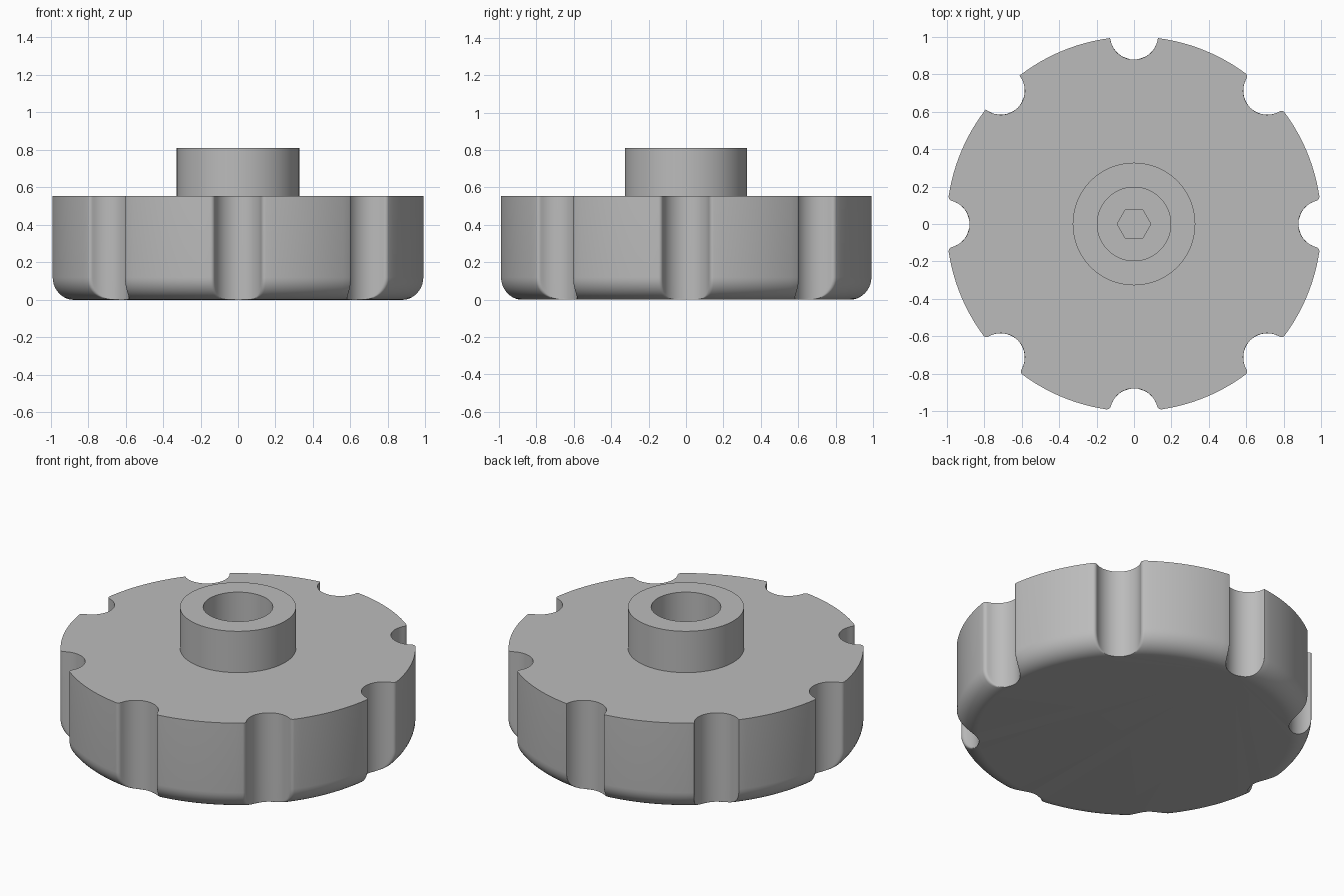
import bpy, bmesh, math
from mathutils import Vector

if "Cube" in bpy.data.objects:
    bpy.data.objects.remove(bpy.data.objects["Cube"])

grey = bpy.data.materials.new("mid_grey")
grey.diffuse_color = (0.5, 0.5, 0.5, 1)
grey.use_nodes = True
grey.node_tree.nodes["Principled BSDF"].inputs["Base Color"].default_value = grey.diffuse_color

NOTCH_C, NOTCH_R = 1.005, 0.128      # grip notch centre distance and radius
TOP, HUB_TOP, EDGE = 0.553, 0.81, 0.12
HUB_R, BORE_R, BORE_FLOOR = 0.327, 0.196, 0.3


def new_object(name, bm):
    bmesh.ops.recalc_face_normals(bm, faces=bm.faces)
    mesh = bpy.data.meshes.new(name)
    bm.to_mesh(mesh)
    bm.free()
    mesh.materials.append(grey)
    obj = bpy.data.objects.new(name, mesh)
    bpy.context.collection.objects.link(obj)
    return obj


def shade(obj):
    bpy.ops.object.select_all(action='DESELECT')
    obj.select_set(True)
    bpy.context.view_layer.objects.active = obj
    bpy.ops.object.shade_smooth_by_angle(angle=math.radians(35))


def half_notch(radius, fillet):
    """Points from the notch bottom to the rim, with a rounded lip."""
    d, s = radius - fillet, NOTCH_R + fillet
    phi = math.acos(min(1, (d * d + NOTCH_C ** 2 - s * s) / (2 * NOTCH_C * d)))
    lip = Vector((d * math.cos(phi), d * math.sin(phi)))
    centre = Vector((NOTCH_C, 0))
    out = lip - centre
    end = math.atan2(out.y, out.x)
    pts = [centre + NOTCH_R * Vector((math.cos(a), math.sin(a)))
           for a in (math.pi + (end - math.pi) * i / 12 for i in range(13))]
    a0 = end - math.pi
    for i in range(1, 6):
        a = a0 + (phi - a0) * i / 5
        pts.append(lip + fillet * Vector((math.cos(a), math.sin(a))))
    return pts, phi


def outline(radius):
    """Disc outline with eight notches; the two rear-left ones have crisp lips."""
    pts = []
    for k in range(8):
        turn = k * math.pi / 4
        half, phi = half_notch(radius, 0.003 if k in (2, 3) else 0.022)
        next_phi = half_notch(radius, 0.003 if k + 1 in (2, 3) else 0.022)[1]
        local = [Vector((p.x, -p.y)) for p in reversed(half[1:])] + half
        end = math.pi / 4 - next_phi
        for i in range(1, 12):
            a = phi + (end - phi) * i / 12
            local.append(radius * Vector((math.cos(a), math.sin(a))))
        c, s = math.cos(turn), math.sin(turn)
        pts += [(p.x * c - p.y * s, p.x * s + p.y * c) for p in local]
    return pts


def lathe(name, profile, steps=96):
    bm = bmesh.new()
    rings = [[bm.verts.new((r * math.cos(2 * math.pi * i / steps),
                            r * math.sin(2 * math.pi * i / steps), z))
              for i in range(steps)] for r, z in profile]
    for a, b in zip(rings, rings[1:] + rings[:1]):
        for i in range(steps):
            j = (i + 1) % steps
            bm.faces.new((a[i], a[j], b[j], b[i]))
    return new_object(name, bm)


def prism_cutter(name, radius, z0, z1, sides):
    bm = bmesh.new()
    bmesh.ops.create_cone(bm, cap_ends=True, segments=sides,
                          radius1=radius, radius2=radius, depth=z1 - z0)
    for v in bm.verts:
        v.co.z += (z0 + z1) / 2
    # put a corner on the x axis
    first = bm.verts[:][0].co
    turn = -math.atan2(first.y, first.x)
    for v in bm.verts:
        x, y = v.co.x, v.co.y
        v.co.x = x * math.cos(turn) - y * math.sin(turn)
        v.co.y = x * math.sin(turn) + y * math.cos(turn)
    obj = new_object(name, bm)
    obj.hide_render = True
    obj.hide_set(True)
    return obj


# Scalloped grip with rounded lower edge
bm = bmesh.new()
levels = [(1 - EDGE + EDGE * math.sin(a), EDGE - EDGE * math.cos(a))
          for a in (math.pi / 2 * i / 10 for i in range(11))] + [(1, TOP)]
rings = [[bm.verts.new((x, y, z)) for x, y in outline(r)] for r, z in levels]
for a, b in zip(rings, rings[1:]):
    for i in range(len(a)):
        j = (i + 1) % len(a)
        bm.faces.new((a[i], a[j], b[j], b[i]))
bm.faces.new(rings[0])
bm.faces.new(rings[-1])
grip = new_object("grip", bm)

# Blind bore and hexagonal socket in its floor
for cutter in (prism_cutter("bore_cutter", BORE_R, BORE_FLOOR, 1, 96),
               prism_cutter("hex_cutter", 0.09, 0.16, 0.9, 6)):
    cut = grip.modifiers.new(cutter.name, 'BOOLEAN')
    cut.operation, cut.solver, cut.object = 'DIFFERENCE', 'EXACT', cutter
shade(grip)

# Raised hub around the bore
hub = lathe("hub", [(BORE_R, TOP), (HUB_R, TOP), (HUB_R, HUB_TOP), (BORE_R, HUB_TOP)])
shade(hub)
